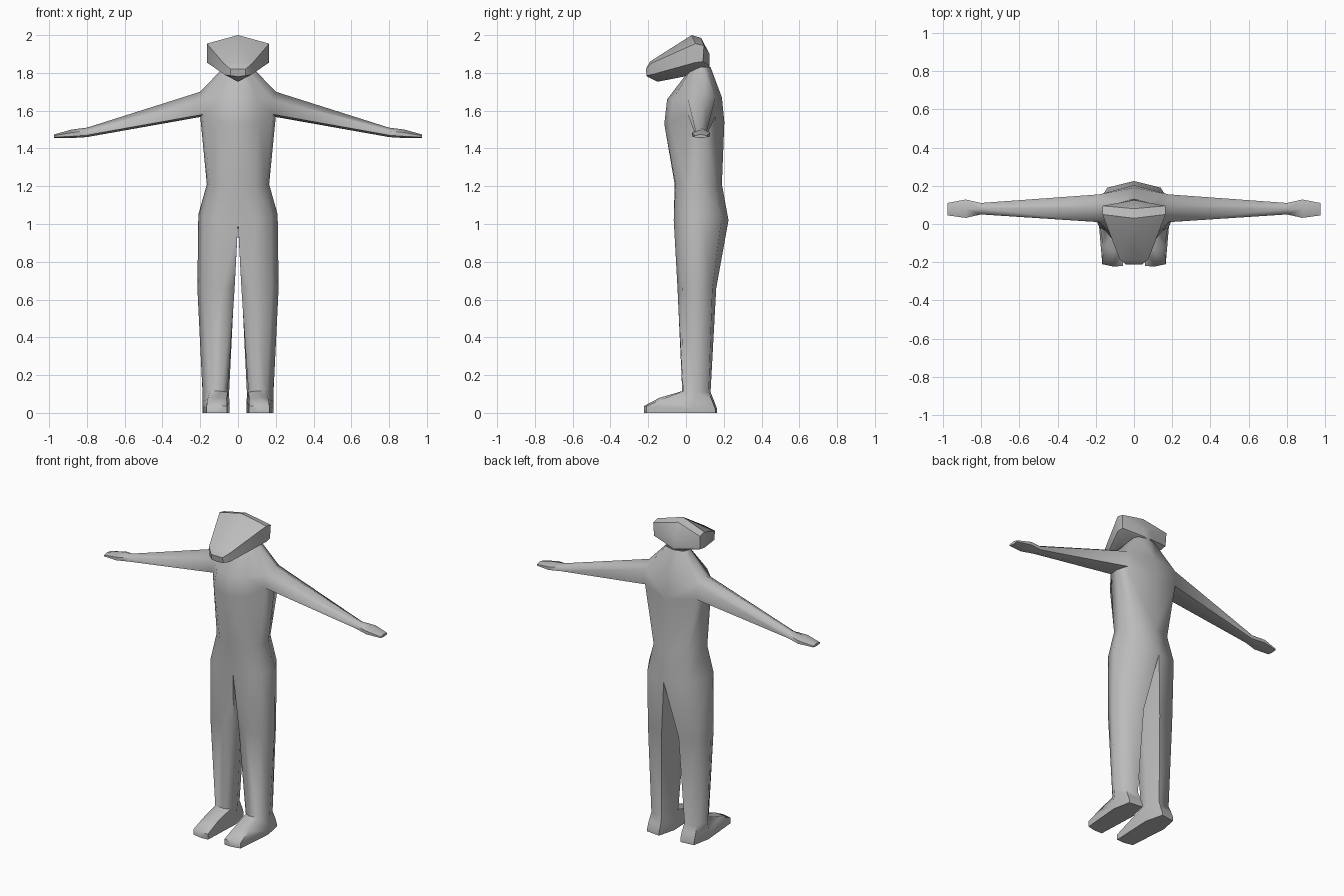
import bpy, math

if "Cube" in bpy.data.objects:
    bpy.data.objects.remove(bpy.data.objects["Cube"])

grey = bpy.data.materials.new("plain grey")
grey.diffuse_color = (0.5, 0.5, 0.5, 1)
grey.use_nodes = True
grey.node_tree.nodes["Principled BSDF"].inputs["Base Color"].default_value = grey.diffuse_color


def build(name, verts, faces, angle):
    """Mesh of one half, mirrored across x and smoothed."""
    mesh = bpy.data.meshes.new(name)
    mesh.from_pydata(verts, [], faces)
    mesh.materials.append(grey)
    ob = bpy.data.objects.new(name, mesh)
    bpy.context.collection.objects.link(ob)
    bpy.ops.object.select_all(action='DESELECT')
    bpy.context.view_layer.objects.active = ob
    ob.select_set(True)
    mod = ob.modifiers.new("mirror", 'MIRROR')
    mod.use_clip = True
    mod.merge_threshold = 0.0005
    bpy.ops.object.modifier_apply(modifier="mirror")
    bpy.ops.object.mode_set(mode='EDIT')
    bpy.ops.mesh.select_all(action='SELECT')
    bpy.ops.mesh.normals_make_consistent(inside=False)
    bpy.ops.object.mode_set(mode='OBJECT')
    bpy.ops.object.shade_smooth_by_angle(angle=math.radians(angle))
    return ob


class Half:
    """Collects rings of points and the skin between them."""
    def __init__(self):
        self.v, self.f = [], []

    def ring(self, pts):
        start = len(self.v)
        self.v += pts
        return list(range(start, len(self.v)))

    def skin(self, a, b, closed=False, skip=()):
        n = len(a)
        for i in range(n if closed else n - 1):
            if i not in skip:
                j = (i + 1) % n
                self.f.append((a[i], a[j], b[j], b[i]))


body = Half()

# torso half rings, from front centre round the side to back centre
neck = body.ring([(0, .03, 1.83), (.04, .035, 1.83), (.06, .05, 1.83),
                  (.075, .085, 1.83), (.06, .115, 1.83), (0, .13, 1.83)])
shoulder = body.ring([(0, -.10, 1.66), (.10, -.07, 1.66), (.18, .01, 1.66),
                      (.20, .085, 1.70), (.18, .155, 1.67), (0, .19, 1.67)])
chest = body.ring([(0, -.115, 1.53), (.11, -.085, 1.54), (.185, .01, 1.58),
                   (.20, .085, 1.57), (.18, .155, 1.57), (0, .203, 1.54)])
waist = body.ring([(0, -.06, 1.21), (.09, -.055, 1.21), (.15, 0, 1.21),
                   (.165, .07, 1.21), (.12, .155, 1.21), (0, .19, 1.21)])
hip = body.ring([(0, -.05, 1.01), (.09, -.065, 1.02), (.18, -.02, 1.04),
                 (.21, .07, 1.05), (.14, .19, 1.04), (0, .225, 1.02)])
body.skin(neck, shoulder)
body.skin(shoulder, chest, skip=(2, 3))
body.skin(chest, waist)
body.skin(waist, hip)

# leg and foot, starting at the hip ring closed by the crotch point
last = hip + body.ring([(0, .07, 1.0)])
leg_rings = [
    [(.018, -.02, .66), (.08, -.045, .66), (.18, -.02, .66), (.215, .06, .66),
     (.17, .14, .66), (.06, .16, .66), (.02, .06, .66)],
    [(.055, 0, .11), (.09, -.02, .115), (.15, -.015, .115), (.188, .05, .11),
     (.16, .12, .11), (.08, .13, .11), (.047, .06, .11)],
    [(.06, -.12, .075), (.11, -.14, .08), (.16, -.12, .075), (.187, .04, .06),
     (.165, .14, .06), (.075, .15, .06), (.046, .05, .06)],
    [(.058, -.22, .035), (.11, -.222, .037), (.166, -.21, .035), (.187, .04, .02),
     (.165, .155, .02), (.075, .165, .02), (.046, .05, .02)],
]
for pts in leg_rings:
    new = body.ring(pts)
    body.skin(last, new, closed=True)
    last = new
sole = body.ring([(x, y, 0) for x, y, z in leg_rings[-1]])
body.skin(last, sole, closed=True)
body.f.append(tuple(sole))

# arm and hand, growing out of the gap left at the side of the chest
last = shoulder[2:5] + chest[4:1:-1]
for x, y0, y1, z0, z1 in [(.80, .05, .11, 1.46, 1.51), (.88, .032, .128, 1.455, 1.50),
                          (.975, .045, .11, 1.456, 1.474)]:
    ym, zu, zl = (y0 + y1) / 2, z0 + .65 * (z1 - z0), z0 + .2 * (z1 - z0)
    new = body.ring([(x, y0, zu), (x, ym, z1), (x, y1, zu),
                     (x, y1, zl), (x, ym, z0), (x, y0, zl)])
    body.skin(last, new, closed=True)
    last = new
body.f.append(tuple(last))
build("body", body.v, body.f, 65)

# head: half rings from the back of the skull to the muzzle tip
head = Half()
rings = [head.ring(p) for p in (
    [(0, .125, 1.90), (.03, .12, 1.90), (.03, .122, 1.84), (0, .125, 1.83)],
    [(0, .08, 1.985), (.165, .095, 1.945), (.162, .09, 1.86), (0, .10, 1.82)],
    [(0, .03, 2.0), (.165, .05, 1.955), (.165, .05, 1.855), (0, .01, 1.785)],
    [(0, -.19, 1.86), (.075, -.185, 1.85), (.07, -.185, 1.79), (0, -.15, 1.753)],
    [(0, -.213, 1.82), (.04, -.213, 1.82), (.04, -.208, 1.785), (0, -.205, 1.78)])]
for a, b in zip(rings, rings[1:]):
    head.skin(a, b)
head.f += [tuple(rings[0]), tuple(rings[-1])]
build("head", head.v, head.f, 40)
